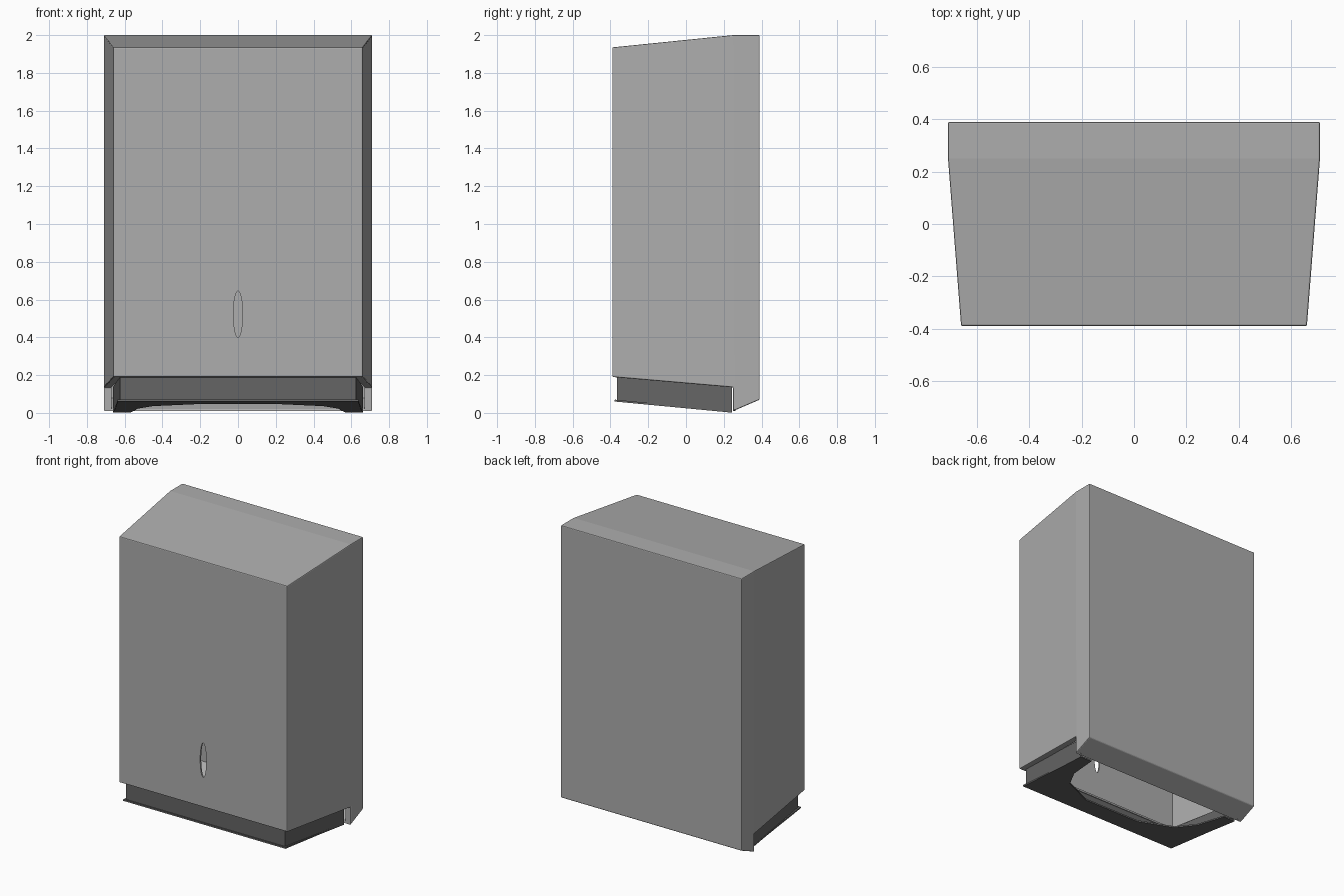
import bpy, bmesh, math

cube = bpy.data.objects.get("Cube")
if cube:
    bpy.data.objects.remove(cube, do_unlink=True)


def material(name, value):
    m = bpy.data.materials.new(name)
    m.use_nodes = True
    m.diffuse_color = (value, value, value, 1)
    m.node_tree.nodes["Principled BSDF"].inputs["Base Color"].default_value = (value, value, value, 1)
    return m


case_grey = material("case grey", 0.42)
tray_grey = material("dark tray grey", 0.13)


def sheet(name, quads, mat, thickness, bevel=0.0):
    """Join quads into one sheet, then give it thickness inwards."""
    bm = bmesh.new()
    for quad in quads:
        bm.faces.new([bm.verts.new(p) for p in quad])
    bmesh.ops.remove_doubles(bm, verts=bm.verts, dist=0.0005)
    bmesh.ops.recalc_face_normals(bm, faces=bm.faces)
    mesh = bpy.data.meshes.new(name)
    bm.to_mesh(mesh)
    bm.free()
    mesh.materials.append(mat)
    obj = bpy.data.objects.new(name, mesh)
    bpy.context.collection.objects.link(obj)
    if bevel:
        b = obj.modifiers.new("soft folds", "BEVEL")
        b.width, b.segments, b.limit_method = bevel, 2, "ANGLE"
        b.angle_limit = math.radians(30)
    s = obj.modifiers.new("sheet thickness", "SOLIDIFY")
    s.thickness, s.offset = thickness, -1
    return obj


def flip(quad):
    return [(-x, y, z) for x, y, z in reversed(quad)]


# Case: folded shell, stations from front to back (half width, y, z)
FRONT, MID, BACK = -0.39, 0.25, 0.39
W_FRONT, W_BACK = 0.66, 0.71
LIP = 0.04


def corner(w, y, z):
    return (w, y, z)


f_top, f_low = (W_FRONT, FRONT, 1.935), (W_FRONT, FRONT, 0.19)
m_top, m_low = (W_BACK, MID, 2.0), (W_BACK, MID, 0.135)
b_top, b_low = (W_BACK, BACK, 2.0), (W_BACK, BACK, 0.07)
leg = (W_BACK, MID, 0.01)
f_in = (W_FRONT - LIP, FRONT + LIP, 0.187)
m_in = (W_BACK - LIP, MID, 0.135)
leg_in = (W_BACK - LIP, MID, 0.01)


def across(a, b):
    """Quad spanning the full width between two right-hand points."""
    return [a, b, (-b[0], b[1], b[2]), (-a[0], a[1], a[2])]


side = [
    [f_low, m_low, m_top, f_top],
    [m_low, b_low, b_top, m_top],
    [m_low, leg, b_low],
    [f_low, f_in, m_in, m_low],
    [m_low, m_in, leg_in, leg],
]
quads = side + [flip(q) for q in side]
quads += [across(f_low, f_top), across(f_top, m_top), across(m_top, b_top),
          across(b_top, b_low), across(b_low, leg), across(f_low, f_in)]
case = sheet("case", quads, case_grey, 0.012, 0.006)

# Level window: oval slot cut through the front
bpy.ops.mesh.primitive_cylinder_add(vertices=48, radius=1, depth=0.2,
                                    location=(0, FRONT, 0.523),
                                    rotation=(math.pi / 2, 0, 0))
cutter = bpy.context.object
cutter.name = "window_cutter"
cutter.scale = (0.024, 0.122, 1)
cutter.hide_render = True
cutter.hide_set(True)
cutter.display_type = "WIRE"
cut = case.modifiers.new("window", "BOOLEAN")
cut.object, cut.operation, cut.solver = cutter, "DIFFERENCE", "EXACT"


# Tray: skirt walls and a sloping floor with a chamfered opening
def floor_z(y):
    return 0.07 - (y + 0.375) * 0.095


def wall(a, b):
    pts = [(p[0], p[1], floor_z(p[1])) for p in (a, b)]
    tops = [(p[0], p[1], floor_z(p[1]) + 0.125) for p in (b, a)]
    return pts + tops


skirt_side = wall((0.625, -0.365), (0.662, 0.243))
skirt_front = wall((-0.625, -0.365), (0.625, -0.365))
sheet("tray_skirt", [skirt_front, skirt_side, flip(skirt_side)], tray_grey, 0.012)

outer = [(0.662, 0.243), (0.65, 0.02), (0.637, -0.377), (0.22, -0.377)]
inner = [(0.57, 0.243), (0.53, 0.02), (0.45, -0.12), (0.22, -0.23)]
ring = [[(x, y, floor_z(y)) for x, y in (outer[i], outer[i + 1], inner[i + 1], inner[i])]
        for i in range(3)]
end = [(x, y, floor_z(y)) for x, y in (outer[3], inner[3])]
floor = ring + [flip(q) for q in ring] + [across(*end)]
sheet("tray_floor", floor, tray_grey, 0.01)
